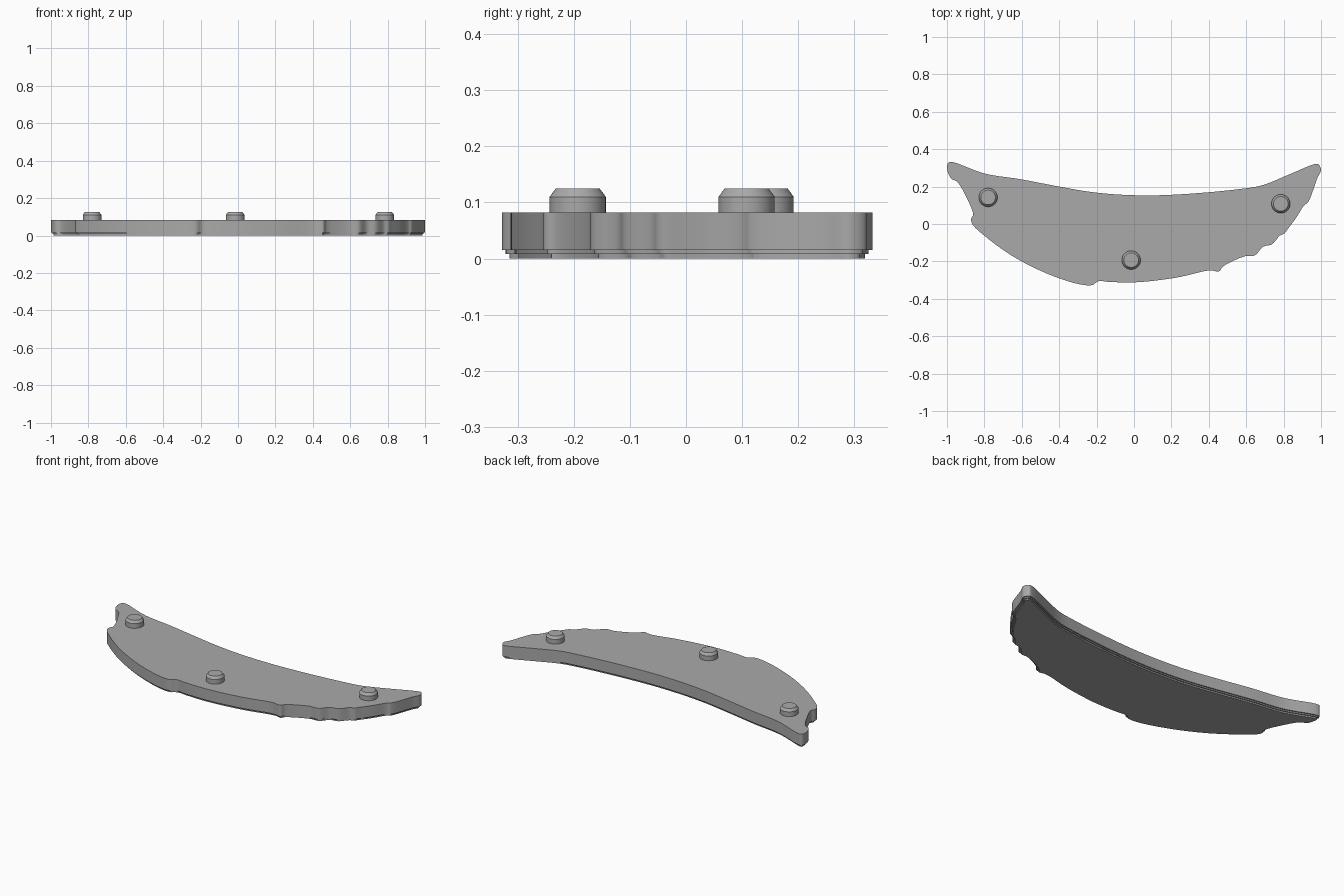
import bpy
import bmesh
import math
from mathutils import Vector

if "Cube" in bpy.data.objects:
    bpy.data.objects.remove(bpy.data.objects["Cube"], do_unlink=True)

grey = bpy.data.materials.new("plain grey")
grey.use_nodes = True
colour = (0.4, 0.4, 0.4, 1)
grey.diffuse_color = colour
grey.node_tree.nodes["Principled BSDF"].inputs["Base Color"].default_value = colour

# Crescent outline, clockwise from the right tip
BACK_EDGE = [(-.99, .33), (-.965, .33), (-.8, .27), (-.61, .24), (-.4, .2),
             (-.235, .172), (-.075, .157), (.1, .153), (.3, .162), (.567, .187),
             (.685, .207), (.83, .265), (.965, .32), (.985, .32)]
NOTCHED_EDGE = [(1, .29), (.98, .245), (.93, .115), (.91, .1), (.865, .03),
                (.82, -.03), (.805, -.05), (.78, -.062), (.738, -.108),
                (.69, -.122), (.647, -.167), (.594, -.172), (.475, -.228),
                (.455, -.253), (.405, -.248), (.246, -.283), (.11, -.303),
                (0, -.312), (-.13, -.31), (-.19, -.306), (-.22, -.325),
                (-.25, -.328), (-.34, -.31), (-.5, -.25), (-.66, -.165),
                (-.797, -.065), (-.865, 0), (-.87, .03), (-.86, .05),
                (-.9, .15), (-.945, .225), (-.98, .245), (-1, .305)]


def smooth_loop(points, steps=5):
    """Closed centripetal curve through the points."""
    pts = [Vector(p) for p in points]
    n, out = len(pts), []
    for i in range(n):
        a, b, c, d = (pts[(i + k) % n] for k in (-1, 0, 1, 2))
        t0, t1, t2 = (math.sqrt((q - p).length) for p, q in ((a, b), (b, c), (c, d)))
        m1 = (c - b) + t1 * ((b - a) / t0 - (c - a) / (t0 + t1))
        m2 = (c - b) + t1 * ((d - c) / t2 - (d - b) / (t1 + t2))
        for s in range(steps):
            t = s / steps
            out.append(b + m1 * t + (3 * (c - b) - 2 * m1 - m2) * t ** 2
                       + (2 * (b - c) + m1 + m2) * t ** 3)
    return out


def inset(loop, amount):
    """Move a clockwise loop inwards."""
    n, out = len(loop), []
    for i, p in enumerate(loop):
        along = (loop[(i + 2) % n] - loop[i - 2]).normalized()
        out.append(p + amount * Vector((along.y, -along.x)))
    return out


def make_part(name, rings):
    """Skin a stack of (loop, height) rings and cap both ends."""
    bm = bmesh.new()
    rows = [[bm.verts.new((p.x, p.y, z)) for p in loop] for loop, z in rings]
    n = len(rows[0])
    for low, high in zip(rows, rows[1:]):
        for i in range(n):
            j = (i + 1) % n
            bm.faces.new((low[i], low[j], high[j], high[i]))
    bm.faces.new(rows[0])
    bm.faces.new(rows[-1])
    bmesh.ops.recalc_face_normals(bm, faces=bm.faces)
    mesh = bpy.data.meshes.new(name)
    bm.to_mesh(mesh)
    bm.free()
    mesh.materials.append(grey)
    obj = bpy.data.objects.new(name, mesh)
    bpy.context.collection.objects.link(obj)
    bpy.ops.object.select_all(action="DESELECT")
    obj.select_set(True)
    bpy.context.view_layer.objects.active = obj
    bpy.ops.object.shade_smooth_by_angle(angle=math.radians(30))
    return obj


def circle(x, y, radius, sides=48):
    return [Vector((x + radius * math.cos(math.tau * i / sides),
                    y + radius * math.sin(math.tau * i / sides)))
            for i in range(sides)]


# Plate with a two-step rebate around its underside
outline = smooth_loop(BACK_EDGE + NOTCHED_EDGE)
step, base = inset(outline, .007), inset(outline, .014)
make_part("crescent_plate", [(base, 0), (base, .008), (step, .008),
                             (step, .015), (outline, .015), (outline, .082)])

# Chamfered locating pegs
for name, x, y in (("right_peg", -.78, .142), ("front_peg", -.015, -.193),
                   ("left_peg", .785, .108)):
    make_part(name, [(circle(x, y, .05), .08), (circle(x, y, .05), .11),
                     (circle(x, y, .039), .125)])
